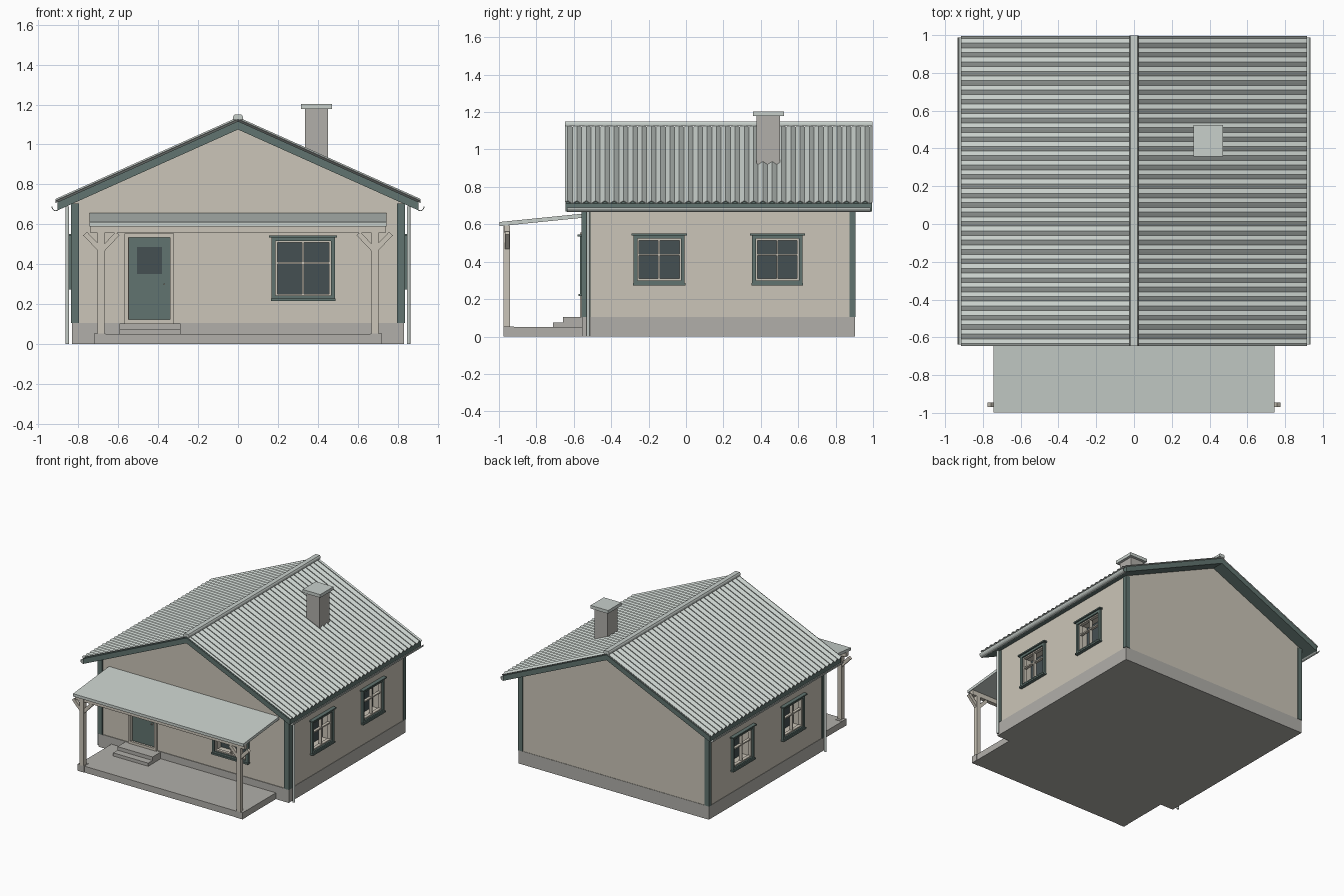
import bpy, bmesh, math

if "Cube" in bpy.data.objects:
    bpy.data.objects.remove(bpy.data.objects["Cube"])

def mat(name, r, g, b):
    m = bpy.data.materials.new(name)
    m.diffuse_color = (r, g, b, 1)
    m.use_nodes = True
    m.node_tree.nodes["Principled BSDF"].inputs["Base Color"].default_value = m.diffuse_color
    return m

PLASTER = mat("plaster", .60, .56, .48)
GREEN = mat("green_paint", .12, .175, .16)
METAL = mat("roof_metal", .58, .63, .60)
STONE = mat("concrete", .44, .43, .40)
GLASS = mat("dark_glass", .06, .08, .085)

def finish(name, bm, m):
    bmesh.ops.recalc_face_normals(bm, faces=bm.faces[:])
    me = bpy.data.meshes.new(name)
    bm.to_mesh(me)
    bm.free()
    ob = bpy.data.objects.new(name, me)
    bpy.context.collection.objects.link(ob)
    if m:
        me.materials.append(m)
    return ob

def add_box(bm, x0, x1, y0, y1, z0, z1):
    for v in bmesh.ops.create_cube(bm, size=1)["verts"]:
        v.co = ((x0 + x1) / 2 + v.co.x * (x1 - x0),
                (y0 + y1) / 2 + v.co.y * (y1 - y0),
                (z0 + z1) / 2 + v.co.z * (z1 - z0))

def box(name, m, *dims):
    bm = bmesh.new()
    add_box(bm, *dims)
    return finish(name, bm, m)

def prism(name, m, pts, a, b, axis="y"):
    """Extrude a profile: (x, z) along y, or (y, z) along x."""
    bm = bmesh.new()
    co = (lambda p: (p[0], a, p[1])) if axis == "y" else (lambda p: (a, p[0], p[1]))
    f = bm.faces.new([bm.verts.new(co(p)) for p in pts])
    r = bmesh.ops.extrude_face_region(bm, geom=[f])
    d = (0, b - a, 0) if axis == "y" else (b - a, 0, 0)
    bmesh.ops.translate(bm, vec=d, verts=[v for v in r["geom"] if isinstance(v, bmesh.types.BMVert)])
    return finish(name, bm, m)

HW, FRONT, BACK = .83, -.55, .90        # house half width and wall planes
RY0, RY1, RX, SLOPE = -.645, .995, .915, .448

# Foundation and gabled walls
box("foundation", STONE, -.833, .833, -.555, .903, 0, .105)
eave = 1.09 - SLOPE * HW
walls = prism("walls", PLASTER, [(-HW, .1), (HW, .1), (HW, eave), (0, 1.09), (-HW, eave)], FRONT, BACK)
cutters = bmesh.new()

def on_wall(side):
    """Map (u along wall, d outward, z) ranges to a box on a wall: 0 front, +1 right, -1 left."""
    def dims(u0, u1, d0, d1, z0, z1):
        if side == 0:
            return (u0, u1, FRONT - d1, FRONT - d0, z0, z1)
        xs = sorted((side * (HW + d0), side * (HW + d1)))
        return (*xs, u0, u1, z0, z1)
    return dims

def frame(name, m, w, u0, u1, z0, z1, d0, d1, t):
    bm = bmesh.new()
    for r in ((u0, u0 + t, z0, z1), (u1 - t, u1, z0, z1),
              (u0 + t, u1 - t, z1 - t, z1), (u0 + t, u1 - t, z0, z0 + t)):
        add_box(bm, *w(r[0], r[1], d0, d1, r[2], r[3]))
    finish(name, bm, m)

def window(name, side, u0, u1, z0, z1, zbar):
    w = on_wall(side)
    t, c = .02, (u0 + u1) / 2
    add_box(cutters, *w(u0 + t, u1 - t, -.08, .05, z0 + t, z1 - t))
    frame(name + "_trim", GREEN, w, u0, u1, z0, z1, -.002, .018, t)
    frame(name + "_sash", PLASTER, w, u0 + t, u1 - t, z0 + t, z1 - t, -.02, .006, .009)
    box(name + "_glass", GLASS, *w(u0 + t, u1 - t, -.082, -.072, z0 + t, z1 - t))
    box(name + "_mullion", PLASTER, *w(c - .005, c + .005, -.02, .004, z0 + t, z1 - t))
    box(name + "_crossbar", PLASTER, *w(u0 + t, u1 - t, -.019, .003, zbar - .005, zbar + .005))
    box(name + "_head", GREEN, *w(u0 - .012, u1 + .012, 0, .03, z1 - .002, z1 + .008))
    box(name + "_sill", GREEN, *w(u0 - .003, u1 + .003, 0, .026, z0 - .006, z0 + .006))

# Windows
window("front_window", 0, .168, .485, .222, .537, .405)
for s, n in ((1, "right"), (-1, "left")):
    window(n + "_window_front", s, -.28, -.007, .28, .543, .437)
    window(n + "_window_back", s, .353, .623, .28, .543, .437)

# Door
w = on_wall(0)
add_box(cutters, *w(-.547, -.34, -.03, .05, .11, .54))
box("door_leaf", GREEN, *w(-.547, -.34, -.032, -.012, .108, .54))
box("door_glass", GLASS, *w(-.507, -.38, -.02, -.009, .352, .485))
box("door_handle", PLASTER, *w(-.374, -.366, -.012, .008, .296, .304))
frame("door_trim", PLASTER, w, -.568, -.32, .104, .555, -.002, .016, .02)

# Cut the openings into the walls
cut = finish("opening_cutter", cutters, None)
cut.hide_render = True
mod = walls.modifiers.new("openings", "BOOLEAN")
mod.operation, mod.solver, mod.object = "DIFFERENCE", "EXACT", cut
bpy.context.view_layer.objects.active = walls
bpy.ops.object.modifier_apply(modifier=mod.name)
bpy.data.objects.remove(cut)

# Roof deck, with its barge ends
def rz(x, top):
    return top - SLOPE * abs(x)
prism("roof_deck", GREEN, [(x, rz(x, 1.117)) for x in (-.905, 0, .905)]
      + [(x, rz(x, 1.075)) for x in (.905, 0, -.905)], RY0, RY1)

# Corrugated sheets
waves = 33
for s, n in ((1, "right"), (-1, "left")):
    bm = bmesh.new()
    rows = []
    for i in range(waves * 4 + 1):
        y = RY0 + (RY1 - RY0) * i / (waves * 4)
        h = .008 * math.sin(i * math.pi / 2)
        rows.append([bm.verts.new((s * x, y, rz(x, 1.127) + h)) for x in (0, RX)])
    for a, b in zip(rows, rows[1:]):
        bm.faces.new((a[0], a[1], b[1], b[0]))
    sheet = finish(n + "_roof_sheet", bm, METAL)
    sol = sheet.modifiers.new("thickness", "SOLIDIFY")
    sol.thickness, sol.offset = .004, 0

    # Gutter and downpipe
    arc = [math.pi + math.pi * k / 8 for k in range(9)]
    prof = [(s * .913 + .022 * math.cos(a), .69 + .024 * math.sin(a)) for a in arc]
    prof += [(s * .913 + .018 * math.cos(a), .69 + .020 * math.sin(a)) for a in reversed(arc)]
    prism(n + "_gutter", METAL, prof, RY0 + .008, RY1 - .008)
    pipe = [(s * .855 + .009 * math.cos(k * math.pi / 6), .009 * math.sin(k * math.pi / 6)) for k in range(12)]
    bm = bmesh.new()
    bmesh.ops.create_cone(bm, cap_ends=True, segments=12, radius1=.009, radius2=.009, depth=.69)
    bmesh.ops.translate(bm, vec=(s * .855, -.523, .345), verts=bm.verts[:])
    finish(n + "_downpipe", bm, METAL)

    # Corner boards
    for cn, y0, y1 in (("front", -.56, -.51), ("back", .875, .906)):
        xs = sorted((s * .797, s * .837))
        box(f"{n}_{cn}_corner_board", GREEN, *xs, y0, y1, .105, .705)

    # Porch post, plinth and braces
    box(n + "_post_plinth", STONE, *sorted((s * .665, s * .722)), -.975, -.92, 0, .053)
    box(n + "_porch_post", PLASTER, *sorted((s * .669, s * .703)), -.975, -.94, .05, .592)
    for d, bn in ((1, "outer"), (-1, "inner")):
        pts = [(.015, .465), (.091, .545), (.072, .562), (.015, .502)]
        prism(f"{n}_{bn}_brace", PLASTER, [(s * (.685 + d * x), z) for x, z in pts], -.969, -.945)

prism("ridge_cap", METAL, [(-.024, 1.125), (-.024, 1.14), (-.018, 1.15), (.018, 1.15), (.024, 1.14), (.024, 1.125)],
      RY0 - .002, RY1 + .002)

# Chimney
box("chimney", STONE, .335, .45, .378, .502, .88, 1.18)
box("chimney_cap", METAL, .316, .47, .357, .523, 1.178, 1.203)

# Porch roof, beam, slab and steps
prism("porch_roof", METAL, [(-.998, .59), (-.998, .612), (-.54, .658), (-.54, .636)], -.745, .745, "x")
box("porch_beam", PLASTER, -.74, .74, -.973, -.942, .557, .594)
box("porch_slab", STONE, -.72, .72, -.972, -.54, 0, .05)
box("lower_step", STONE, -.595, -.288, -.712, -.54, .045, .075)
box("upper_step", STONE, -.595, -.288, -.657, -.54, .07, .103)
